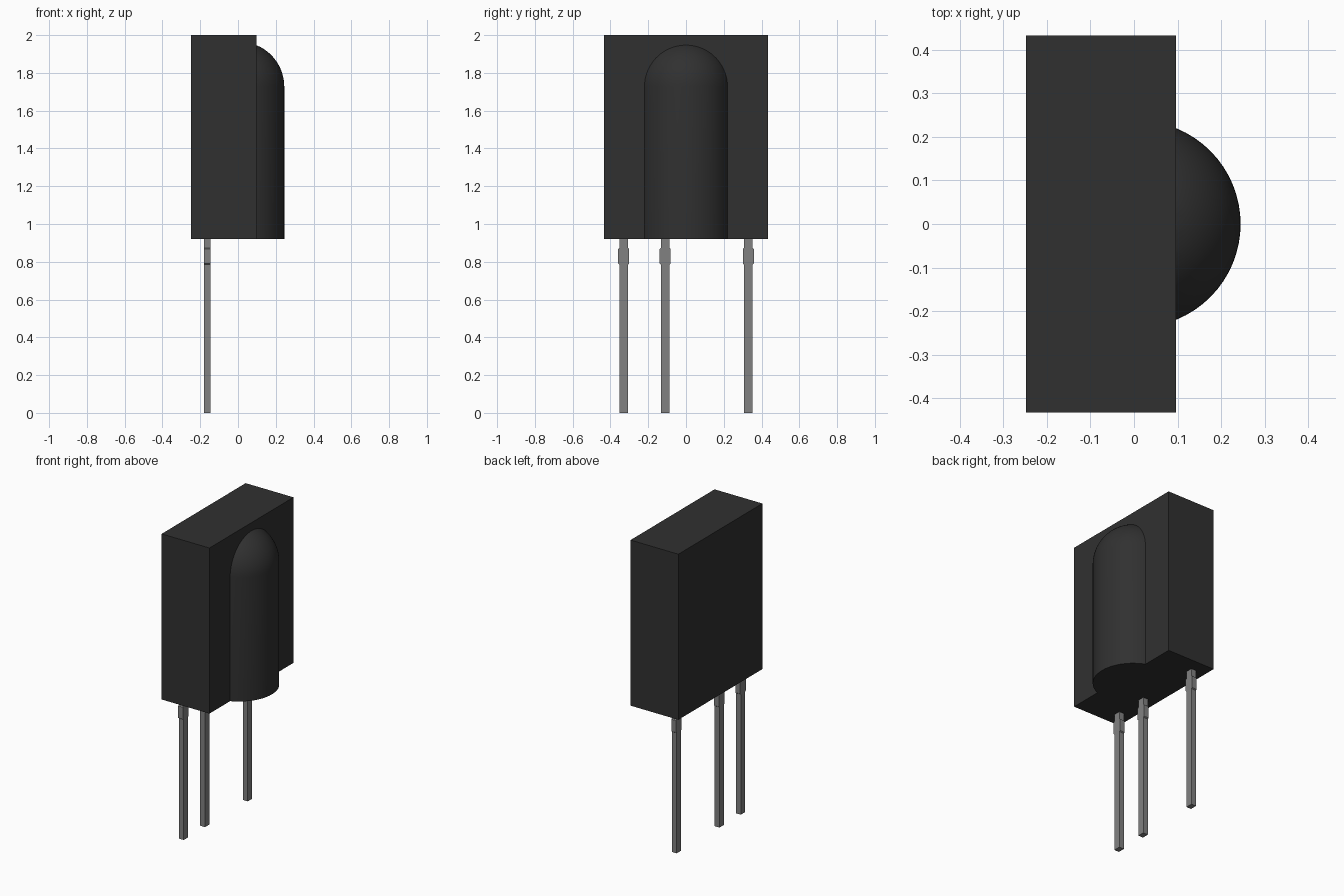
import bpy, bmesh, math
from mathutils import Vector

if "Cube" in bpy.data.objects:
    bpy.data.objects.remove(bpy.data.objects["Cube"], do_unlink=True)


def material(name, level):
    mat = bpy.data.materials.new(name)
    mat.use_nodes = True
    colour = (level, level, level, 1)
    mat.diffuse_color = colour
    mat.node_tree.nodes["Principled BSDF"].inputs["Base Color"].default_value = colour
    return mat


def finish(name, bm, mat):
    bmesh.ops.recalc_face_normals(bm, faces=bm.faces)
    mesh = bpy.data.meshes.new(name)
    bm.to_mesh(mesh)
    bm.free()
    mesh.materials.append(mat)
    obj = bpy.data.objects.new(name, mesh)
    bpy.context.collection.objects.link(obj)
    return obj


black = material("black plastic", 0.03)
metal = material("grey metal", 0.22)

BASE, TOP = 0.92, 2.0
BACK, FACE = -0.248, 0.097

# Rectangular housing
bm = bmesh.new()
bmesh.ops.create_cube(bm, size=1)
bmesh.ops.scale(bm, vec=(FACE - BACK, 0.866, TOP - BASE), verts=bm.verts)
bmesh.ops.translate(bm, vec=((FACE + BACK) / 2, 0, (TOP + BASE) / 2), verts=bm.verts)
finish("housing", bm, black)

# Domed lens: a revolved profile, kept only where it stands out of the housing
RADIUS, AXIS_X, SHOULDER = 0.2375, 0.0075, 1.727
profile = [(0, BASE), (RADIUS, BASE)]
for i in range(17):
    a = math.pi / 2 * i / 16
    profile.append((RADIUS * math.cos(a), SHOULDER + RADIUS * math.sin(a)))
bm = bmesh.new()
verts = [bm.verts.new((AXIS_X + r, 0, z)) for r, z in profile]
edges = [bm.edges.new(pair) for pair in zip(verts, verts[1:])]
bmesh.ops.spin(bm, geom=verts + edges, cent=(AXIS_X, 0, 0), axis=(0, 0, 1),
               angle=math.tau, steps=64)
bmesh.ops.remove_doubles(bm, verts=bm.verts, dist=0.0001)
bmesh.ops.bisect_plane(bm, geom=bm.verts[:] + bm.edges[:] + bm.faces[:],
                       plane_co=(FACE, 0, 0), plane_no=(1, 0, 0), clear_inner=True)
# Close the buried side so that the normals are unambiguous
bmesh.ops.holes_fill(bm, edges=[e for e in bm.edges if e.is_boundary], sides=0)
bmesh.ops.recalc_face_normals(bm, faces=bm.faces)
lens = finish("lens", bm, black)
bpy.ops.object.select_all(action="DESELECT")
lens.select_set(True)
bpy.context.view_layer.objects.active = lens
bpy.ops.object.shade_smooth_by_angle(angle=math.radians(35))

# Three pins, each a mirrored outline with a wider collar, extruded in depth
PIN_BACK, PIN_DEPTH = -0.18, 0.035
THIN, WIDE = 0.0225, 0.029
half = [(THIN, 0), (THIN, 0.785), (WIDE, 0.79), (WIDE, 0.868), (THIN, 0.873), (THIN, BASE)]
outline = half + [(-y, z) for y, z in reversed(half)]
for name, centre in (("right_pin", -0.33), ("middle_pin", -0.11), ("left_pin", 0.33)):
    bm = bmesh.new()
    face = bm.faces.new([bm.verts.new((PIN_BACK, centre + y, z)) for y, z in outline])
    result = bmesh.ops.extrude_face_region(bm, geom=[face])
    moved = [v for v in result["geom"] if isinstance(v, bmesh.types.BMVert)]
    bmesh.ops.translate(bm, vec=Vector((PIN_DEPTH, 0, 0)), verts=moved)
    finish(name, bm, metal)
